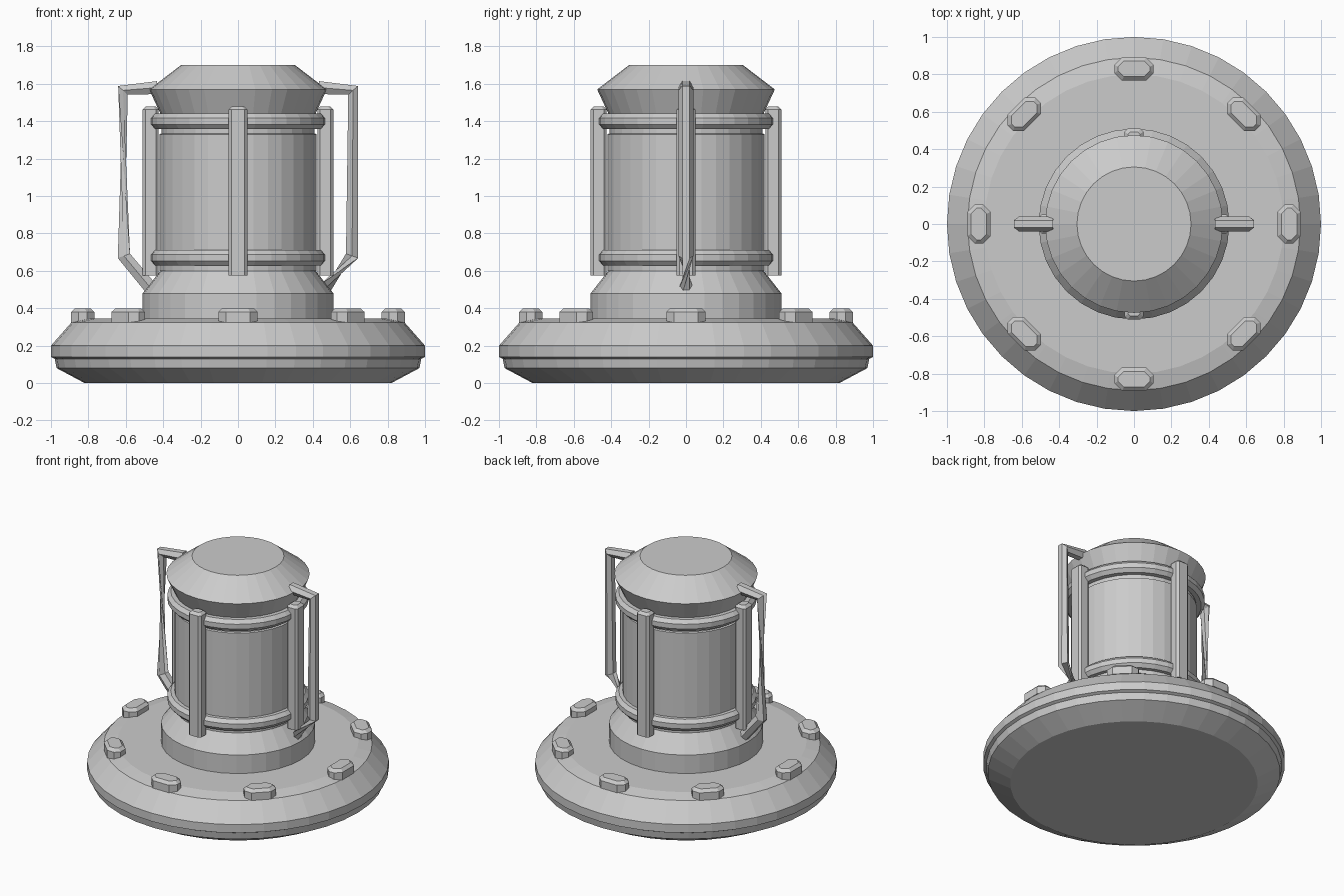
import bpy, bmesh, math
from mathutils import Vector, Matrix

if "Cube" in bpy.data.objects:
    bpy.data.objects.remove(bpy.data.objects["Cube"])

grey = bpy.data.materials.new("mid grey")
grey.diffuse_color = (0.6, 0.6, 0.6, 1)
grey.use_nodes = True
grey.node_tree.nodes["Principled BSDF"].inputs["Base Color"].default_value = grey.diffuse_color


def finish(name, bm):
    bmesh.ops.recalc_face_normals(bm, faces=bm.faces)
    me = bpy.data.meshes.new(name)
    bm.to_mesh(me)
    bm.free()
    me.materials.append(grey)
    ob = bpy.data.objects.new(name, me)
    bpy.context.collection.objects.link(ob)
    return ob


def skin(name, rings, closed=False):
    """Join equal-length rings of points with quads; cap the ends unless closed."""
    bm = bmesh.new()
    vs = [[bm.verts.new(p) for p in r] for r in rings]
    n = len(vs[0])
    for i in range(len(vs) if closed else len(vs) - 1):
        a, b = vs[i], vs[(i + 1) % len(vs)]
        for j in range(n):
            k = (j + 1) % n
            bm.faces.new((a[j], a[k], b[k], b[j]))
    if not closed:
        bm.faces.new(vs[0])
        bm.faces.new(vs[-1])
    return finish(name, bm)


def lathe(name, profile, n=32, closed=False):
    return skin(name, [[(r * math.cos(2 * math.pi * j / n), r * math.sin(2 * math.pi * j / n), z)
                        for j in range(n)] for r, z in profile], closed)


def chamfered(name, sx, sy, z0, z1, cut, top, place):
    """Block with cut corners and a chamfered top."""
    def ring(a, b, c, z):
        pts = [(a, b - c), (a - c, b), (c - a, b), (-a, b - c),
               (-a, c - b), (c - a, -b), (a - c, -b), (a, c - b)]
        return [place @ Vector((x, y, z)) for x, y in pts]
    return skin(name, [ring(sx, sy, cut, z0), ring(sx, sy, cut, z1 - top),
                       ring(sx - top, sy - top, cut * 0.8, z1)])


# Turned body parts
lathe("base_disc", [(0.82, 0), (0.97, 0.08), (0.98, 0.13), (1, 0.14), (1, 0.20),
                    (0.89, 0.325), (0.80, 0.345)], 40)
lathe("neck", [(0.51, 0.33), (0.51, 0.48), (0.40, 0.62), (0.40, 0.66)])
lathe("lamp_cylinder", [(0.42, 0.60), (0.42, 1.33), (0.41, 1.335), (0.41, 1.47)])
lathe("cap", [(0.41, 1.43), (0.475, 1.57), (0.305, 1.70)])

# Guard rings
for name, z in (("lower_ring", 0.67), ("upper_ring", 1.40)):
    lathe(name, [(0.43 + 0.042 * math.cos(math.pi * (k + 0.5) / 4),
                  z + 0.046 * math.sin(math.pi * (k + 0.5) / 4)) for k in range(8)], closed=True)

# Upright guard posts
for i in range(4):
    m = Matrix.Rotation(i * math.pi / 2, 4, 'Z') @ Matrix.Translation((0.467, 0, 0))
    chamfered(f"guard_post_{i + 1}", 0.043, 0.05, 0.575, 1.48, 0.015, 0.018, m)

# Lugs around the base
for i in range(8):
    m = Matrix.Rotation(i * math.pi / 4, 4, 'Z') @ Matrix.Translation((0.83, 0, 0))
    chamfered(f"base_lug_{i + 1}", 0.062, 0.105, 0.325, 0.40, 0.04, 0.02, m)

# Side handles: six-sided bars, each with one half-twisted stretch
path = [(0.43, 1.58), (0.615, 1.565), (0.61, 0.68), (0.46, 0.50)]
for name, side, twists in (("right_handle", 1, (0, 0, 0, 3)), ("left_handle", -1, (0, 0, 3, 3))):
    rings = []
    for i, (x, z) in enumerate(path):
        p = Vector(path[max(i - 1, 0)])
        q = Vector(path[min(i + 1, 3)])
        c = Vector((x, z))
        d = ((c - p).normalized() + (q - c).normalized()).normalized()
        ring = []
        for k in range(6):
            a = math.pi / 3 * (k + twists[i])
            u, y = 0.04 * math.sin(a), 0.04 * math.cos(a)
            ring.append((side * (x - d.y * u), y, z + d.x * u))
        rings.append(ring)
    skin(name, rings)
